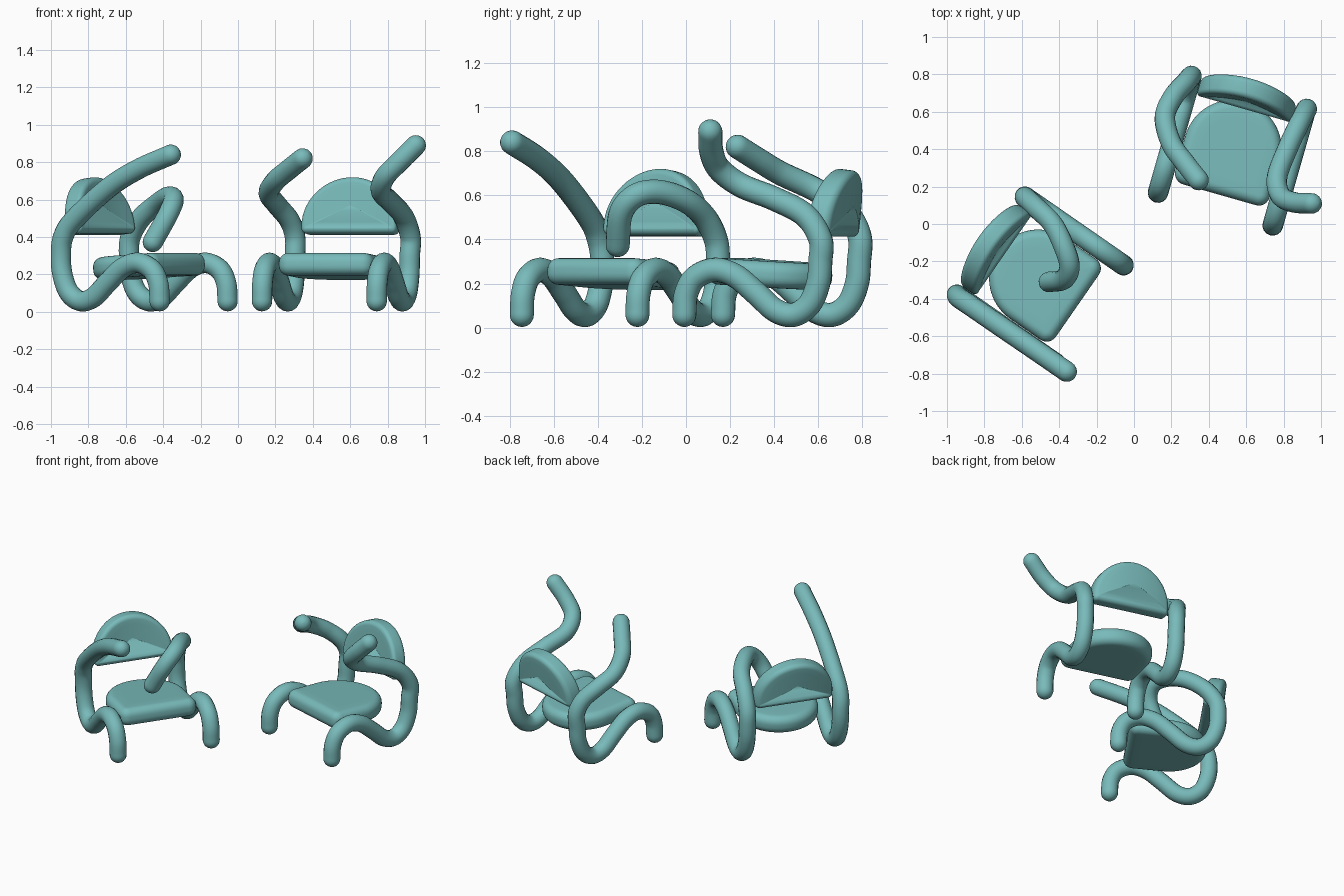
import bpy, bmesh
from math import sin, cos, pi
from mathutils import Vector

if "Cube" in bpy.data.objects:
    bpy.data.objects.remove(bpy.data.objects["Cube"])

mat = bpy.data.materials.new("teal")
mat.diffuse_color = (0.19, 0.49, 0.49, 1)
mat.use_nodes = True
mat.node_tree.nodes["Principled BSDF"].inputs["Base Color"].default_value = mat.diffuse_color
R = 0.055  # tube radius

def smooth_path(pts, n=8):
    """Catmull-Rom samples through the points."""
    p = [2 * pts[0] - pts[1]] + pts + [2 * pts[-1] - pts[-2]]
    out = []
    for i in range(1, len(p) - 2):
        a, b, c, d = p[i - 1:i + 3]
        for k in range(n):
            t = k / n
            out.append(0.5 * (2 * b + (c - a) * t + (2 * a - 5 * b + 4 * c - d) * t**2
                              + (3 * b - a - 3 * c + d) * t**3))
    return out + [pts[-1]]

def tube(name, pts):
    """Round-ended tube: end points shrink along a hemisphere."""
    path = smooth_path(pts)
    d0 = (path[0] - path[1]).normalized()
    d1 = (path[-1] - path[-2]).normalized()
    angs = [k * pi / 12 for k in range(1, 7)]
    rows = [(path[0] + d0 * R * sin(a), max(cos(a), 0.01)) for a in reversed(angs)]
    rows += [(p, 1) for p in path]
    rows += [(path[-1] + d1 * R * sin(a), max(cos(a), 0.01)) for a in angs]
    cu = bpy.data.curves.new(name, 'CURVE')
    cu.dimensions = '3D'
    cu.bevel_depth = R
    cu.bevel_resolution = 6
    cu.use_fill_caps = True
    sp = cu.splines.new('POLY')
    sp.points.add(len(rows) - 1)
    for pt, (co, r) in zip(sp.points, rows):
        pt.co = (*co, 1)
        pt.radius = r
    cu.materials.append(mat)
    bpy.context.collection.objects.link(bpy.data.objects.new(name, cu))

def d_outline(h, straight, c, d):
    """D shape inset by d: rounded bottom corners, half-round far end."""
    pts = [((h - d) * cos(a), straight + (h - d) * sin(a)) for a in
           [k * pi / 32 for k in range(33)]]
    for sx, a0 in ((-1, pi), (1, 1.5 * pi)):
        for k in range(7):
            a = a0 + k * pi / 12
            pts.append((sx * (h - c) + (c - d) * cos(a), c + (c - d) * sin(a)))
    return pts

def slab(name, h, straight, c, thick, e, bend, origin, u, q, n):
    """Cushion-like D slab with rounded rim, optionally bent across its width."""
    bm = bmesh.new()
    half = []
    for k in range(7):
        a = k * pi / 12
        half.append((d_outline(h, straight, c, e * (1 - cos(a))), thick / 2 - e + e * sin(a)))
    mid = straight + (h - straight) / 2
    for f in (0.75, 0.5, 0.25, 0.02):
        half.append(([(x * f, mid + (y - mid) * f) for x, y in half[6][0]], thick / 2))
    rings = [(o, -w) for o, w in reversed(half)] + half
    vr = [[bm.verts.new(origin + u * x + q * y + n * (w - bend * (x / h)**2)) for x, y in o]
          for o, w in rings]
    for A, B in zip(vr, vr[1:]):
        for i in range(len(A)):
            j = (i + 1) % len(A)
            bm.faces.new((A[i], A[j], B[j], B[i]))
    bm.faces.new(vr[0])
    bm.faces.new(vr[-1])
    bmesh.ops.recalc_face_normals(bm, faces=bm.faces)
    for f in bm.faces:
        f.smooth = True
    me = bpy.data.meshes.new(name)
    bm.to_mesh(me)
    bm.free()
    me.materials.append(mat)
    bpy.context.collection.objects.link(bpy.data.objects.new(name, me))

# shared leg profile: distance behind the front foot, height
LEG = [(0, .058), (.008, .15), (.05, .225), (.14, .262), (.24, .235), (.34, .155),
       (.43, .078), (.515, .058), (.59, .105), (.632, .2), (.642, .3)]

def chair(label, front, back, arms):
    b = Vector((*back, 0)).normalized()
    u = Vector((b.y, -b.x, 0))
    o = Vector((*front, 0))
    up = Vector((0, 0, 1))
    # legs flowing into arms
    for side, sx in (("left", -1), ("right", 1)):
        pts = [o + u * sx * .319 + b * s + up * z for s, z in LEG]
        tube(f"{label}_{side}_leg_arm", pts + [Vector(p) for p in arms[side]])
    # seat, tilted slightly back
    q = (b - up * .06).normalized()
    slab(label + "_seat", .262, .255, .06, .12, .05, 0, o + b * .08 + up * .258, u, q,
         u.cross(q))
    # backrest, leaning and bent
    q = (up + b * .12).normalized()
    slab(label + "_backrest", .265, .042, .03, .11, .03, .035, o + b * .635 + up * .412, u, q,
         q.cross(u))

chair("left_chair", (-.2375, -.4825), (-.822, .57), {
    "left": [(-.935, -.395, .40), (-.875, -.436, .495), (-.69, -.563, .665),
             (-.53, -.672, .765), (-.36, -.789, .84)],
    "right": [(-.575, .135, .40), (-.52, .085, .50), (-.435, 0, .575), (-.375, -.12, .615),
              (-.345, -.225, .60), (-.375, -.295, .52), (-.455, -.31, .375)]})

chair("right_chair", (.435, .08), (.275, .961), {
    "left": [(.305, .79, .40), (.275, .755, .49), (.21, .68, .57), (.165, .57, .635),
             (.2, .43, .70), (.27, .33, .76), (.345, .235, .82)],
    "right": [(.922, .61, .40), (.885, .54, .51), (.82, .40, .585), (.765, .25, .645),
              (.785, .15, .72), (.86, .115, .80), (.95, .11, .89)]})
